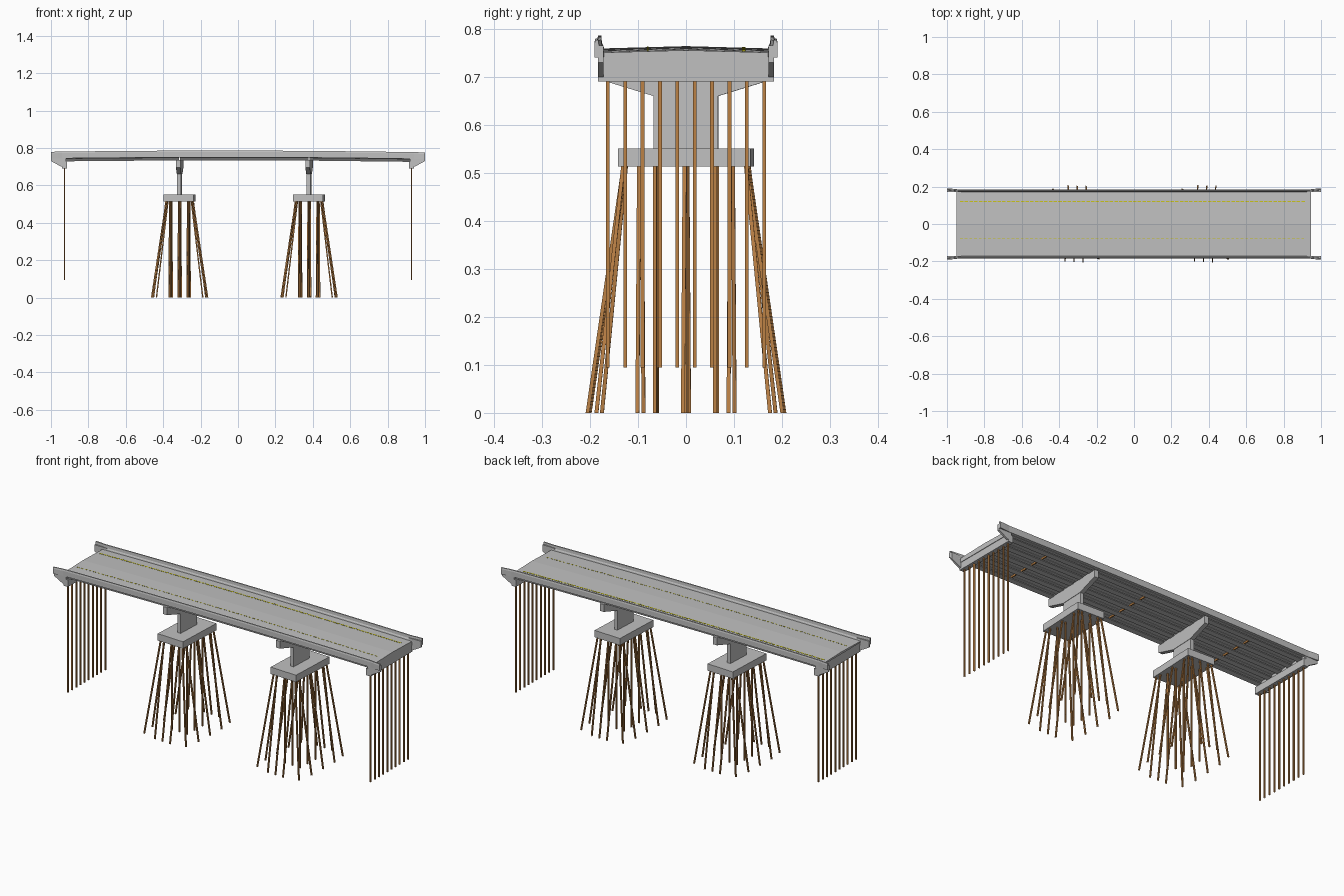
import bpy, bmesh, math
from mathutils import Matrix, Vector

cube = bpy.data.objects.get("Cube")
if cube:
    bpy.data.objects.remove(cube, do_unlink=True)


def material(name, rgb):
    m = bpy.data.materials.new(name)
    m.use_nodes = True
    m.diffuse_color = (*rgb, 1)
    m.node_tree.nodes["Principled BSDF"].inputs["Base Color"].default_value = (*rgb, 1)
    return m


concrete = material("concrete grey", (0.53, 0.53, 0.53))
steel = material("rusty steel", (0.50, 0.22, 0.06))
paint = material("yellow paint", (0.60, 0.56, 0.01))


def finish(bm, name, mat, matrix=Matrix()):
    bmesh.ops.recalc_face_normals(bm, faces=bm.faces)
    me = bpy.data.meshes.new(name)
    bm.to_mesh(me)
    bm.free()
    me.materials.append(mat)
    ob = bpy.data.objects.new(name, me)
    ob.matrix_world = matrix
    bpy.context.collection.objects.link(ob)
    return ob


def loft(bm, rings):
    """Closed solid through matching rings of points."""
    vs = [[bm.verts.new(p) for p in r] for r in rings]
    n = len(vs[0])
    for a, b in zip(vs, vs[1:]):
        for i in range(n):
            j = (i + 1) % n
            bm.faces.new((a[i], a[j], b[j], b[i]))
    bm.faces.new(vs[0][::-1])
    bm.faces.new(vs[-1])


def box(bm, x0, x1, y0, y1, z0, z1):
    loft(bm, [[(x0, y0, z), (x1, y0, z), (x1, y1, z), (x0, y1, z)] for z in (z0, z1)])


def rise(x):
    """Gentle camber and fall of the roadway along its length."""
    return 0.008 * (1 - x * x) - 0.0015 * x


def sweep(bm, profile, xs, shift=lambda x: 0):
    loft(bm, [[(x, y + shift(x), z + rise(x)) for y, z in profile] for x in xs])


# H-shaped pile section: wide flanges face along the bridge
W, D, T = 0.004, 0.0033, 0.0008
H = [(-D, -W), (-D + T, -W), (-D + T, -T / 2), (D - T, -T / 2), (D - T, -W), (D, -W),
     (D, W), (D - T, W), (D - T, T / 2), (-D + T, T / 2), (-D + T, W), (-D, W)]


def pile(bm, top, foot):
    loft(bm, [[(p[0] + u, p[1] + v, p[2]) for u, v in H] for p in (foot, top)])


# Roadway slab with crowned top
stations = [-0.95 + 1.895 * i / 16 for i in range(17)]
bm = bmesh.new()
sweep(bm, [(-0.18, 0.744), (0.18, 0.744), (0.18, 0.751), (0, 0.756), (-0.18, 0.751)], stations)
finish(bm, "road_deck", concrete)

# Edge barriers, flared outward at the ends
rail = [(0.170, 0.748), (0.172, 0.757), (0.175, 0.762), (0.1765, 0.778),
        (0.183, 0.778), (0.185, 0.770), (0.185, 0.742), (0.170, 0.742)]
rail_x = [-1, -0.965, -0.94] + [-0.9 + 0.15 * i for i in range(13)] + [0.94, 0.965, 1]
for name, s in (("left_side_barrier", 1), ("right_side_barrier", -1)):
    bm = bmesh.new()
    sweep(bm, [(s * y, z) for y, z in rail], rail_x,
          lambda x: s * 0.006 * max(0, min(1, (abs(x) - 0.94) / 0.05)))
    finish(bm, name, concrete)

# Lane lines as rows of thin dashes
for name, y, w, fill in (("back_lane_line", 0.12, 0.0035, 0.75), ("front_lane_line", -0.08, 0.0015, 0.6)):
    bm = bmesh.new()
    z = 0.756 - abs(y) * 0.005 / 0.18
    for i in range(74):
        x = -0.93 + i * 0.025
        sweep(bm, [(y - w, z - 0.001), (y + w, z - 0.001), (y + w, z + 0.0012), (y - w, z + 0.0012)],
              (x, x + 0.025 * fill))
    finish(bm, name, paint)

# Flanged girders, one set for each span
half = [(0.016, 0.726), (0.016, 0.731), (0.006, 0.735), (0.006, 0.739), (0.014, 0.742), (0.014, 0.746)]
section = half + [(-y, z) for y, z in reversed(half)]
PIERS = (-0.312, 0.38)
spans = [(-0.92, PIERS[0] - 0.003), (PIERS[0] + 0.003, PIERS[1] - 0.003), (PIERS[1] + 0.003, 0.92)]
bm = bmesh.new()
for a, b in spans:
    for k in range(5):
        y0 = (k - 2) * 0.076
        sweep(bm, [(y0 + y, z) for y, z in section], (a, b))
finish(bm, "girders", concrete)

# Cross braces at mid-span
bm = bmesh.new()
for a, b in spans:
    x = (a + b) / 2
    z = 0.738 + rise(x)
    box(bm, x - 0.003, x + 0.003, -0.155, 0.155, z - 0.005, z + 0.004)
finish(bm, "cross_braces", steel)

# Abutments, wing walls and their straight piles
for name, s in (("left", 1), ("right", -1)):
    bm = bmesh.new()
    x0, x1 = sorted((s * 0.913, s * 0.942))
    box(bm, x0, x1, -0.183, 0.183, 0.69, 0.728)
    x0, x1 = sorted((s * 0.92, s * 0.945))
    box(bm, x0, x1, -0.18, 0.18, 0.728, 0.748)
    finish(bm, name + "_abutment", concrete)

    bm = bmesh.new()
    wing = [(0.925, 0.70), (0.945, 0.70), (1.0, 0.73), (1.0, 0.765), (0.925, 0.765)]
    for t in (1, -1):
        loft(bm, [[(s * x, t * y, z) for x, z in wing] for y in (0.172, 0.183)])
    finish(bm, name + "_wing_walls", concrete)

    bm = bmesh.new()
    for k in range(10):
        y = (k - 4.5) * 0.0362
        pile(bm, (s * 0.927, y, 0.692), (s * 0.927, y, 0.095))
    finish(bm, name + "_abutment_piles", steel)

# Piers: hammerhead, stem, footing and battered pile group, slightly skewed
for name, px in zip(("right", "left"), PIERS):
    place = Matrix.Translation((px, 0, 0)) @ Matrix.Rotation(math.radians(-2.5), 4, "Z")
    top = 0.729 + rise(px)
    head = [(-0.067, 0.66), (0.067, 0.66), (0.165, 0.69), (0.182, 0.695),
            (0.182, top), (-0.182, top), (-0.182, 0.695), (-0.165, 0.69)]
    bm = bmesh.new()
    loft(bm, [[(x, y, z) for y, z in head] for x in (-0.012, 0.012)])
    finish(bm, name + "_pier_hammerhead", concrete, place)

    bm = bmesh.new()
    box(bm, -0.01, 0.01, -0.067, 0.067, 0.55, 0.665)
    finish(bm, name + "_pier_stem", concrete, place)

    bm = bmesh.new()
    box(bm, -0.08, 0.08, -0.138, 0.138, 0.513, 0.551)
    finish(bm, name + "_pier_footing", concrete, place)

    bm = bmesh.new()
    for x in (-0.048, 0, 0.048):
        for y, foot_y in ((-0.128, -0.203), (-0.063, -0.063), (0, 0), (0.063, 0.063), (0.128, 0.203)):
            pile(bm, (x, y, 0.515), (x, foot_y, 0.005))
    for s in (1, -1):
        for t in (1, -1):
            pile(bm, (s * 0.068, t * 0.128, 0.515), (s * 0.132, t * 0.181, 0.005))
            pile(bm, (s * 0.068, t * 0.095, 0.515), (s * 0.146, t * 0.095, 0.005))
        pile(bm, (s * 0.068, 0, 0.515), (s * 0.146, 0, 0.005))
    for v in bm.verts:
        if v.co.z < 0.01:
            v.co.z = 0
    finish(bm, name + "_pier_piles", steel, place)
